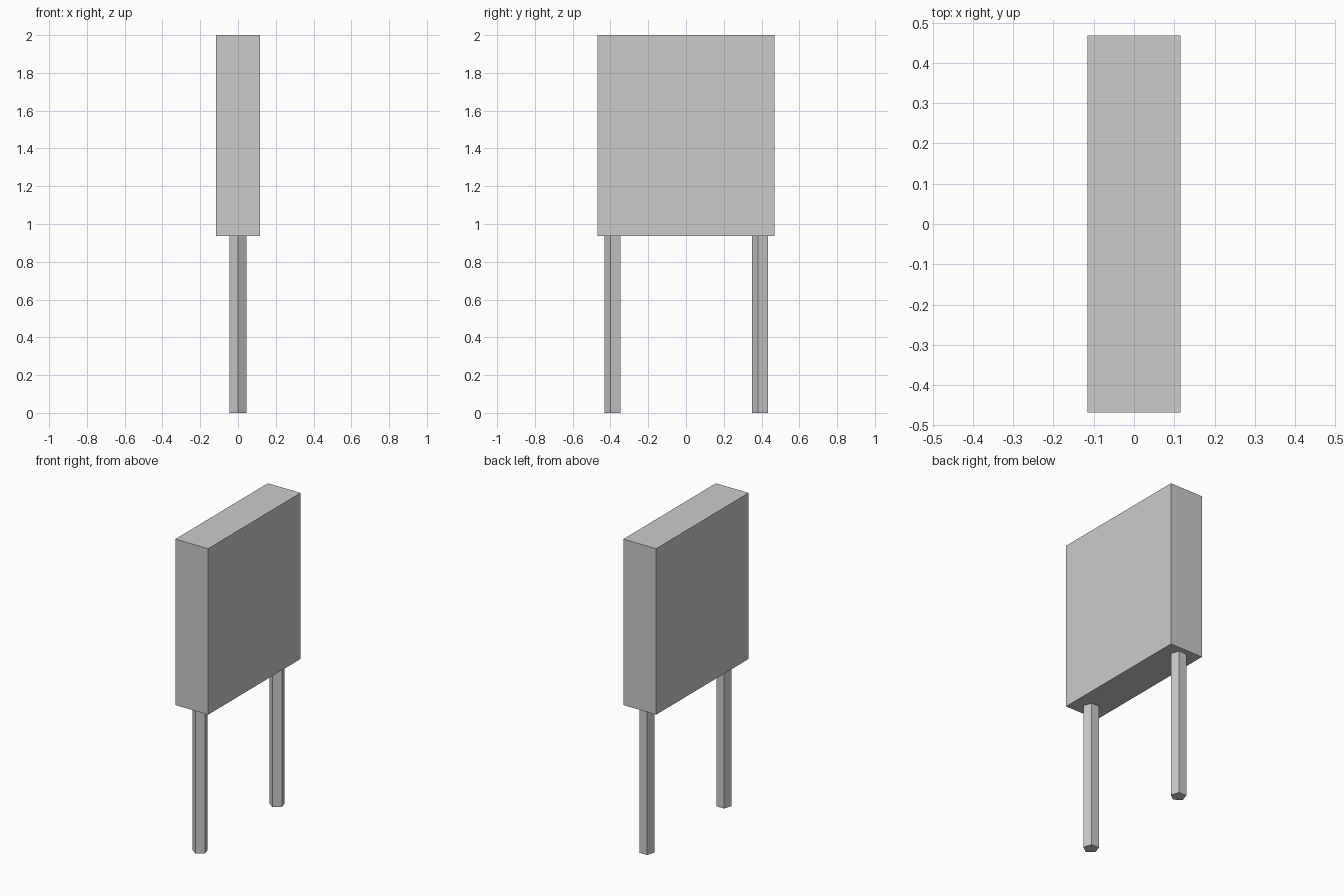
import bpy
from math import pi

if "Cube" in bpy.data.objects:
    bpy.data.objects.remove(bpy.data.objects["Cube"])

PANEL_BOTTOM = 0.936
TOP = 2.0

# Flat rectangular sign panel
height = TOP - PANEL_BOTTOM
bpy.ops.mesh.primitive_cube_add(size=1, location=(0, 0, PANEL_BOTTOM + height / 2))
panel = bpy.context.object
panel.name = "panel"
panel.scale = (0.232, 0.936, height)
bpy.ops.object.transform_apply(location=False, rotation=False, scale=True)


# Five-sided post with one edge pointing to the front
def add_post(name, y):
    bpy.ops.mesh.primitive_cylinder_add(
        vertices=5, radius=0.0468, depth=PANEL_BOTTOM,
        location=(0, y, PANEL_BOTTOM / 2), rotation=(0, 0, pi))
    bpy.context.object.name = name


for name, y in (("front_post", -0.384), ("back_post", 0.396)):
    add_post(name, y)
